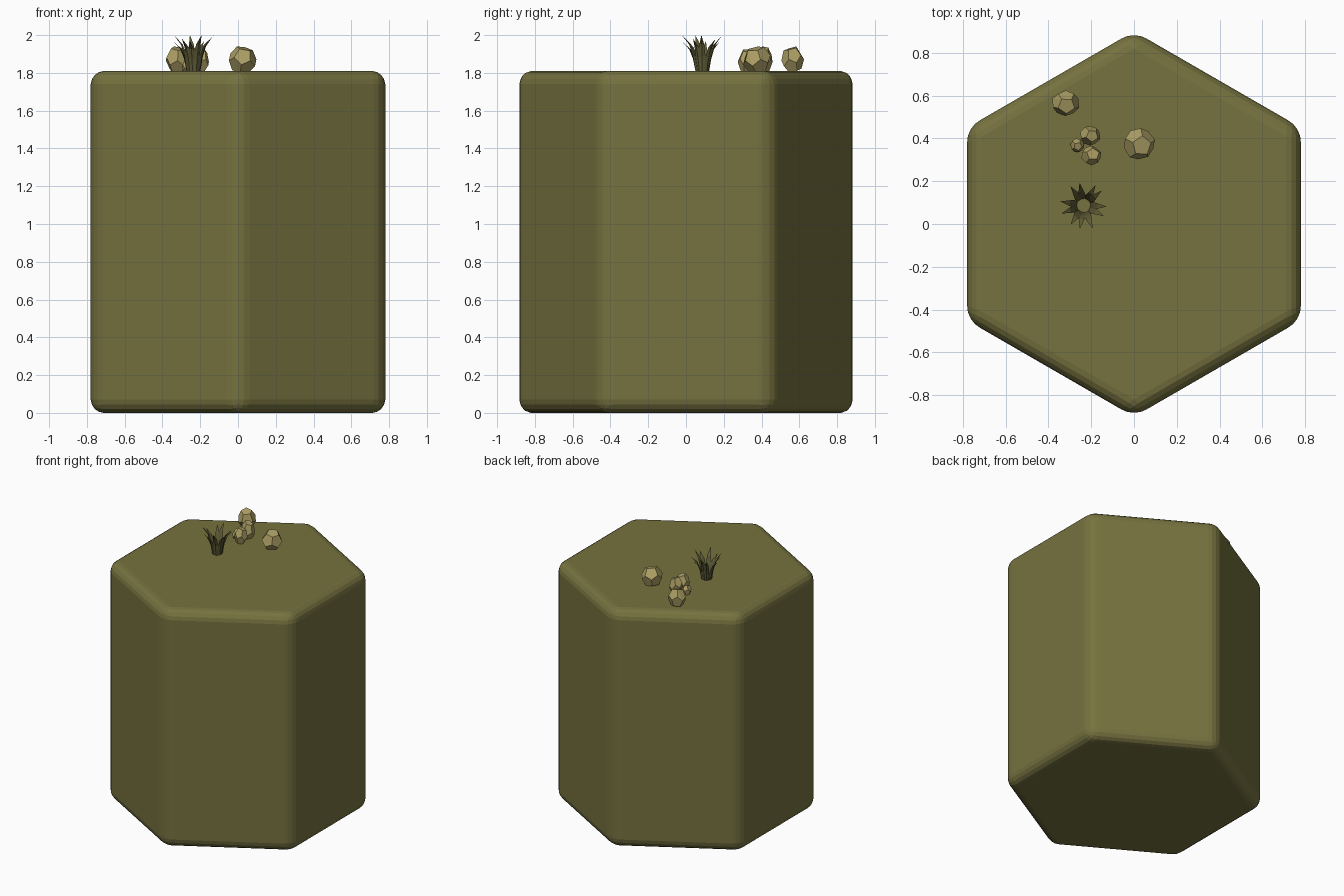
import bpy, bmesh, math, random
from mathutils import Vector, Matrix

if "Cube" in bpy.data.objects:
    bpy.data.objects.remove(bpy.data.objects["Cube"])

random.seed(4)
TOP = 1.81


def material(name, rgb):
    m = bpy.data.materials.new(name)
    m.diffuse_color = (*rgb, 1)
    m.use_nodes = True
    m.node_tree.nodes["Principled BSDF"].inputs["Base Color"].default_value = m.diffuse_color
    return m


OLIVE = material("olive_ground", (0.18, 0.168, 0.05))
SAND = material("sandy_stone", (0.42, 0.35, 0.13))
GRASS = material("dark_grass", (0.115, 0.108, 0.038))


def add_object(name, bm, mat):
    bmesh.ops.recalc_face_normals(bm, faces=bm.faces)
    mesh = bpy.data.meshes.new(name)
    bm.to_mesh(mesh)
    bm.free()
    mesh.materials.append(mat)
    ob = bpy.data.objects.new(name, mesh)
    bpy.context.collection.objects.link(ob)
    return ob


# Hexagonal block with rounded edges, points along y
bm = bmesh.new()
R = 0.78 / math.cos(math.pi / 6)
rings = [[bm.verts.new((R * math.sin(k * math.pi / 3), R * math.cos(k * math.pi / 3), z))
          for k in range(6)] for z in (0, TOP)]
bm.faces.new(rings[0])
bm.faces.new(rings[1])
for k in range(6):
    j = (k + 1) % 6
    bm.faces.new((rings[0][k], rings[0][j], rings[1][j], rings[1][k]))
block = add_object("hexagon_block", bm, OLIVE)
bevel = block.modifiers.new("rounded_edges", 'BEVEL')
bevel.width = 0.07
bevel.segments = 4
bevel.limit_method = 'ANGLE'


# Rocks: slightly irregular dodecahedra (hull of icosahedron face centres)
def rock(name, x, y, width, depth, height, turn):
    ico = bmesh.new()
    bmesh.ops.create_icosphere(ico, subdivisions=1, radius=1)
    points = [f.calc_center_median().normalized() for f in ico.faces]
    ico.free()
    rot = Matrix.Rotation(turn, 3, 'Z') @ Matrix.Rotation(0.25, 3, 'X')
    points = [rot @ (p * random.uniform(0.95, 1.04)) for p in points]
    lo = [min(p[i] for p in points) for i in range(3)]
    hi = [max(p[i] for p in points) for i in range(3)]
    centre = (x, y, TOP - 0.01 + height / 2)
    size = (width, depth, height)
    bm = bmesh.new()
    for p in points:
        bm.verts.new([centre[i] + ((p[i] - lo[i]) / (hi[i] - lo[i]) - 0.5) * size[i]
                      for i in range(3)])
    bmesh.ops.convex_hull(bm, input=bm.verts)
    bmesh.ops.dissolve_limit(bm, angle_limit=math.radians(9), verts=bm.verts, edges=bm.edges)
    add_object(name, bm, SAND)


rock("rock_back", -0.32, 0.565, 0.125, 0.12, 0.14, 0.3)
rock("rock_right", 0.025, 0.375, 0.145, 0.145, 0.14, 0.9)
rock("rock_cluster_far", -0.205, 0.412, 0.092, 0.092, 0.14, 1.5)
rock("rock_cluster_near", -0.20, 0.32, 0.092, 0.092, 0.125, 2.2)
rock("rock_cluster_small", -0.265, 0.368, 0.064, 0.064, 0.075, 0.5)

# Grass tuft: ring of keeled blades curving outwards to a point
bm = bmesh.new()
BLADES = 11
PROFILE = [(0.032, -0.005, 0.013), (0.047, 0.08, 0.018), (0.068, 0.14, 0.013)]
for b in range(BLADES):
    a = 2 * math.pi * b / BLADES + random.uniform(-0.12, 0.12)
    out = Vector((math.cos(a), math.sin(a), 0))
    side = Vector((-out.y, out.x, 0))
    tall = 1.0 if b % 3 == 0 else random.uniform(0.82, 0.98)
    spread = random.uniform(0.92, 1.03)
    base = Vector((-0.235, 0.087, TOP))

    def spot(r, z, s=0.0):
        return bm.verts.new(base + out * r * spread + side * s + Vector((0, 0, z * tall)))

    rows = [(spot(r, z, -w), spot(r + 0.006, z, 0), spot(r, z, w)) for r, z, w in PROFILE]
    tip = spot(0.115, 0.19)
    bm.faces.new(rows[0])
    for lower, upper in zip(rows, rows[1:]):
        for i in range(3):
            j = (i + 1) % 3
            bm.faces.new((lower[i], lower[j], upper[j], upper[i]))
    for i in range(3):
        bm.faces.new((rows[-1][i], rows[-1][(i + 1) % 3], tip))
add_object("grass_tuft", bm, GRASS)
